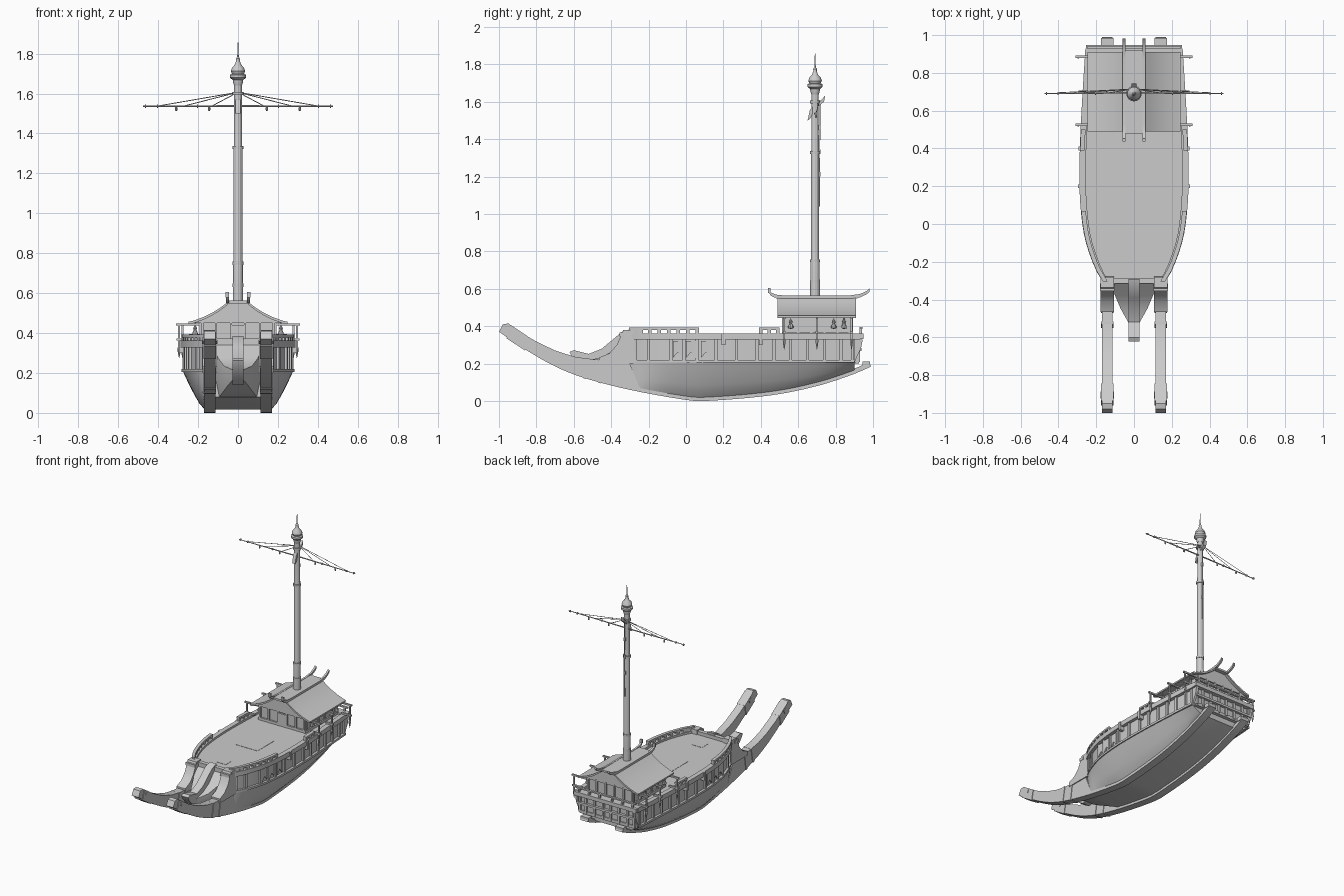
import bpy, bmesh
from math import sin, cos, pi, radians
from mathutils import Vector, Matrix


def finish(name, bm, mirror=False):
    bmesh.ops.recalc_face_normals(bm, faces=bm.faces)
    me = bpy.data.meshes.new(name)
    bm.to_mesh(me)
    bm.free()
    ob = bpy.data.objects.new(name, me)
    bpy.context.collection.objects.link(ob)
    if mirror:
        ob.modifiers.new("mirror", 'MIRROR')
    return ob


def loft(name, rings, mirror=False):
    bm = bmesh.new()
    vs = [[bm.verts.new(p) for p in r] for r in rings]
    n = len(vs[0])
    for a, b in zip(vs, vs[1:]):
        for i in range(n):
            j = (i + 1) % n
            bm.faces.new((a[i], a[j], b[j], b[i]))
    bm.faces.new(vs[0])
    bm.faces.new(vs[-1][::-1])
    return finish(name, bm, mirror)


def prism(name, yz, x0, x1, mirror=False):
    return loft(name, [[(x, y, z) for y, z in yz] for x in (x0, x1)], mirror)


def box(name, x0, x1, y0, y1, z0, z1, mirror=False):
    return prism(name, [(y0, z0), (y1, z0), (y1, z1), (y0, z1)], x0, x1, mirror)


def lathe(name, prof, x, y, n=12, mirror=False):
    rings = [[(x + r * cos(2 * pi * i / n), y + r * sin(2 * pi * i / n), z)
              for i in range(n)] for r, z in prof]
    return loft(name, rings, mirror)


def rod(name, a, b, r, r2=None, mirror=False, n=6):
    a, b = Vector(a), Vector(b)
    bm = bmesh.new()
    m = Matrix.Translation((a + b) / 2) @ (b - a).to_track_quat('Z', 'Y').to_matrix().to_4x4()
    bmesh.ops.create_cone(bm, cap_ends=True, segments=n, radius1=r,
                          radius2=r if r2 is None else r2, depth=(b - a).length, matrix=m)
    return finish(name, bm, mirror)


def curve(tab, y):
    # smooth interpolation through (y, value) points
    k = 0
    while k < len(tab) - 2 and y > tab[k + 1][0]:
        k += 1

    def slope(i):
        a, b = tab[max(i - 1, 0)], tab[min(i + 1, len(tab) - 1)]
        return (b[1] - a[1]) / (b[0] - a[0])
    (y0, v0), (y1, v1) = tab[k], tab[k + 1]
    h = y1 - y0
    t = (y - y0) / h
    return (v0 * (1 + 2 * t) * (1 - t) ** 2 + h * slope(k) * t * (1 - t) ** 2
            + v1 * t * t * (3 - 2 * t) + h * slope(k + 1) * t * t * (t - 1))


WIDTH = [(-.31, .158), (-.25, .195), (-.15, .235), (-.05, .262), (.1, .28),
         (.25, .285), (.45, .281), (.7, .268), (.95, .252)]
KEEL = [(-1, .37), (-.85, .27), (-.7, .185), (-.55, .125), (-.3, .06), (0, .006),
        (.1, 0), (.45, .03), (.7, .08), (.9, .145), (.99, .185)]


def w(y):
    return curve(WIDTH, y)


def keel(y):
    return max(0, curve(KEEL, y))


def span(a, b, n):
    return [a + (b - a) * i / n for i in range(n + 1)]


def strake(name, y0, y1, inner, outer, z0, z1):
    # band following the hull side, offsets measured from the plan outline
    n = max(1, int((y1 - y0) / .05))
    return loft(name, [[(w(y) + inner, y, z0), (w(y) + outer, y, z0), (w(y) + outer, y, z1),
                        (w(y) + inner, y, z1)] for y in span(y0, y1, n)], True)


# lower hull
def section(y):
    zb, top = keel(y) + .016, w(y) - .008
    c = min(.17, top - .012)
    half = [(.09, zb), (c, zb + .004)]
    for t in (.15, .35, .6, .8, 1):
        half.append((c + (top - c) * t ** .75, zb + .004 + (.21 - zb - .004) * t))
    return [(x, y, z) for x, z in half] + [(-x, y, z) for x, z in reversed(half)]


loft("lower_hull", [section(y) for y in span(-.31, .9, 36)])
# upper hull with deck
loft("upper_hull_and_deck", [[(-w(y) + .02, y, .2), (w(y) - .02, y, .2), (w(y) - .02, y, .347),
                              (-w(y) + .02, y, .347)] for y in span(-.31, .91, 30)])
strake("lower_wale", -.3, .9, -.03, -.002, .205, .22)
strake("gunwale", -.31, .93, -.03, .004, .328, .362)
for y in (-.27, -.2, -.08, -.01, .06, .16, .27, .38, .47, .56, .65, .74, .83, .89):
    strake("hull_pilaster", y - .008, y + .008, -.03, -.008, .215, .33)
for y in (.2, .4):
    strake("hull_bracket", y - .01, y + .01, -.03, .012, .3, .362)
for y in (-.045, .025, .105):
    loft("arrow_plaque", [[(w(y) + dx, y + dy, z) for dy, z in
         ((-.025, .32), (.025, .32), (.025, .23), (0, .26), (-.025, .23))] for dx in (-.03, -.012)], True)

# bow nose between the runners
NOSE = [(-.29, .13, .36, .075), (-.33, .12, .33, .085), (-.38, .1, .275, .105),
        (-.45, .07, .235, .135), (-.53, .025, .215, .175)]
loft("bow_nose", [[(-h * .75, y, b), (h * .75, y, b), (h, y, (t + b) / 2 + .02), (h, y, t),
                   (-h, y, t), (-h, y, (t + b) / 2 + .02)] for y, h, t, b in NOSE])
prism("bow_center_beam", [(-.29, .386), (-.34, .372), (-.39, .33), (-.45, .28), (-.52, .252), (-.6, .272),
                          (-.623, .262), (-.61, .235), (-.55, .17), (-.5, .14), (-.4, .16), (-.29, .3)], -.028, .028)
box("bow_cross_sill", -.16, .16, -.315, -.285, .33, .372)

# twin curved runners
low = [(y, keel(y)) for y in span(-1, .99, 44)]
top = [(.978, .21)] + [(y, keel(y) + .028) for y in span(.93, -.25, 22)]
top += [(-.3, .2), (-.4, .218), (-.5, .222), (-.6, .238), (-.7, .27), (-.8, .318), (-.88, .365), (-.95, .415), (-.98, .41)]
prism("runner", low + top, .113, .17, True)
prism("runner_head_collar", [(-.96, .335), (-.86, .27), (-.845, .345), (-.935, .405)], .109, .174, True)
prism("runner_head_eye", [(-.925, .36), (-.9, .345), (-.888, .365), (-.913, .38)], .105, .178, True)
for y in (-.55, -.47):
    prism("runner_band", [(y, keel(y) - .003), (y + .015, keel(y + .015) - .003), (y + .035, .226),
                          (y + .02, .227)], .109, .174, True)
prism("runner_shoulder", [(-.465, .2), (-.465, .232), (-.41, .255), (-.37, .3), (-.345, .355),
                          (-.335, .38), (-.28, .38), (-.27, .2)], .106, .177, True)
box("shoulder_cap", .102, .18, -.355, -.315, .345, .366, True)
box("stern_runner_pad", .108, .174, .945, .985, .185, .212, True)

# bulwark rails
for y0, y1, n in ((-.305, .07, 7), (.39, .5, 2)):
    strake("bulwark_rail", y0, y1, -.022, .002, .379, .392)
    for y in span(y0, y1 - .02, n):
        strake("rail_post", y, y + .02, -.02, 0, .36, .38)
strake("bow_rail_block", -.305, -.23, -.022, 0, .36, .385)
# deck hatches
for x0, x1, y0, y1 in ((-.09, .09, .1, .3), (-.04, .04, -.2, -.13)):
    box("deck_hatch", x0, x1, y0, y1, .34, .349)

# stern transom with tiers
box("stern_top_ledge", -.255, .255, .89, .948, .332, .36)
box("stern_panel", -.225, .225, .88, .918, .22, .335)
box("stern_middle_ledge", -.235, .235, .88, .937, .268, .284)
box("stern_lower_beam", -.225, .225, .87, .925, .2, .222)
for x in (.03, .1, .17, .222):
    box("stern_post", x - .008, x + .008, .9, .93, .21, .335, True)
prism("stern_corbel", [(.9, .33), (.945, .33), (.935, .28), (.915, .24), (.9, .2)], .225, .245, True)
for x in (.05, .135, .22):
    box("stern_rail_post", x - .006, x + .006, .928, .942, .36, .388, True)
box("stern_rail", -.245, .245, .927, .943, .385, .395)

# cabin
box("cabin_walls", -.185, .185, .525, .88, .34, .47)
for x in (.035, .11, .18):
    for y in (.52, .885):
        box("cabin_batten", x - .006, x + .006, y - .008, y + .008, .345, .46, True)
for y in (.53, .6, .67, .74, .81, .875):
    box("cabin_side_batten", .18, .192, y - .006, y + .006, .345, .46, True)
box("cabin_sill", -.195, .195, .513, .892, .345, .366)
box("cabin_door", -.03, .03, .512, .53, .35, .44)

# curved gable roof
R = [(.05, .556), (.085, .53), (.125, .504), (.175, .48), (.215, .465), (.245, .456)]
under = [(x * .98, z - .012) for x, z in reversed(R)]
loft("roof_slope", [[(x, y, z) for x, z in R + under] for y in (.49, .91)], True)
G = [(x * .97, z - .006) for x, z in R]
loft("roof_gable", [[(x, y, z) for x, z in G + [(-x, z) for x, z in reversed(G)]] for y in (.51, .89)])
box("roof_ridge_slab", -.058, .058, .48, .918, .548, .562)
ridge = [(.443, .595), (.455, .58), (.48, .569), (.53, .564), (.87, .564), (.93, .572), (.965, .588), (.982, .603)]
prism("ridge_horn", ridge + [(y, z - .018) for y, z in reversed(ridge)], .046, .06, True)
box("ridge_horn_tip", .044, .062, .438, .452, .578, .605, True)
box("eave_beam", .225, .247, .495, .905, .446, .457, True)

# side brackets with hanging pendants
for y, x in ((.525, .295), (.885, .295), (.7, .278)):
    box("bracket_arm", .19, x + .016, y - .006, y + .006, .438, .449, True)
    box("bracket_brace", .23, x + .014, y - .007, y + .007, .362, .374, True)
    box("bracket_post", x - .005, x + .005, y - .005, y + .005, .32, .44, True)
    lathe("pendant", [(.003, .335), (.009, .325), (.008, .31), (.001, .275)], x, y, 6, True)
for y in (.56, .79, .845):
    rod("lantern_cord", (.215, y, .46), (.215, y, .43), .002, mirror=True)
    lathe("lantern", [(.003, .437), (.01, .425), (.007, .415), (.014, .4), (.014, .39), (.004, .386)],
          .215, y, 8, True)

# mast with collars, onion cap and spire
MY = .69
lathe("mast", [(.026, .5), (.026, .64), (.024, .66), (.024, .75), (.022, .76), (.022, 1.33), (.02, 1.34), (.019, 1.67)], 0, MY, 12)
for z in (.64, .75, 1.33, 1.6):
    lathe("mast_collar", [(.02, z - .008), (.027, z - .008), (.027, z + .008), (.02, z + .008)], 0, MY, 12)
lathe("mast_cap", [(.02, 1.64), (.026, 1.66), (.026, 1.668), (.041, 1.68), (.041, 1.694), (.03, 1.698), (.036, 1.712),
                   (.03, 1.73), (.016, 1.745), (.009, 1.765), (.01, 1.775), (.004, 1.785), (.003, 1.82), (.0005, 1.87)], 0, MY, 16)

# yard, stays and blocks
YY = .695
rod("yard", (0, YY, 1.537), (.475, YY - .005, 1.537), .005, .003, True)
for x in (.13, .27, .4):
    rod("yard_stay", (0, .715, 1.607), (x, YY, 1.538), .0022, mirror=True, n=4)
for x in (.145, .31):
    lathe("yard_block", [(.003, 1.536), (.006, 1.53), (.006, 1.517), (.003, 1.513)], x, YY, 6, True)
for x in (.2, .4, .46):
    rod("yard_ring", (x, YY - .003, 1.537), (x + .006, YY - .003, 1.537), .008, mirror=True, n=8)
prism("yard_hook", [(.65, 1.5), (.662, 1.555), (.69, 1.59), (.725, 1.61), (.745, 1.635), (.738, 1.6),
                    (.71, 1.578), (.68, 1.545), (.665, 1.51)], -.012, .012)
rod("halyard", (0, .716, 1.6), (0, .714, 1.04), .0025)
for z in (1.2, 1.32, 1.45):
    box("halyard_cleat", -.006, .006, .7, .72, z, z + .025)

bpy.ops.object.select_all(action='SELECT')
bpy.context.view_layer.objects.active = bpy.data.objects["lower_hull"]
bpy.ops.object.shade_smooth_by_angle(angle=radians(28))
